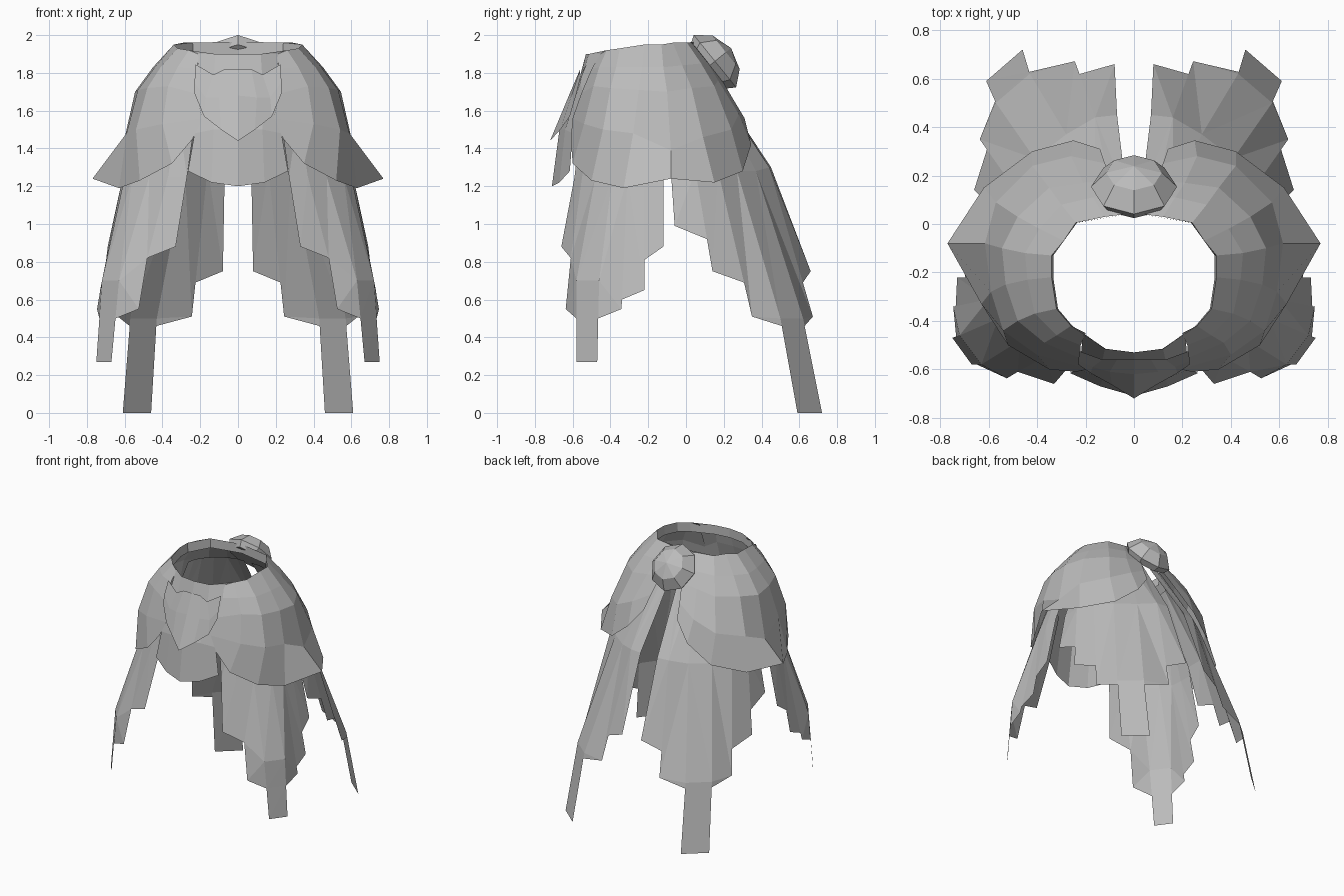
import bpy
import bmesh
import math
from mathutils import Vector

default_cube = bpy.data.objects.get("Cube")
if default_cube:
    bpy.data.objects.remove(default_cube, do_unlink=True)

# One plain grey for the whole garment
grey = bpy.data.materials.new("plain_grey")
grey.use_nodes = True
colour = (0.5, 0.5, 0.5, 1)
grey.diffuse_color = colour
shader = next(n for n in grey.node_tree.nodes if n.type == "BSDF_PRINCIPLED")
shader.inputs["Base Color"].default_value = colour


def finish(name, bm, mirrored=True):
    """Turn a bmesh into a flat shaded object, mirrored across x if asked."""
    bmesh.ops.remove_doubles(bm, verts=bm.verts[:], dist=0.0005)
    mesh = bpy.data.meshes.new(name)
    bm.to_mesh(mesh)
    bm.free()
    mesh.materials.append(grey)
    obj = bpy.data.objects.new(name, mesh)
    bpy.context.collection.objects.link(obj)
    if mirrored:
        mirror = obj.modifiers.new("mirror", "MIRROR")
        mirror.use_axis[0] = True
        mirror.use_clip = True
    return obj


def loft(name, columns):
    """Join columns of points, each running from top to bottom."""
    bm = bmesh.new()
    verts = [[bm.verts.new(p) for p in column] for column in columns]
    for left, right in zip(verts, verts[1:]):
        for i in range(len(left) - 1):
            bm.faces.new((left[i], left[i + 1], right[i + 1], right[i]))
    return finish(name, bm)


def point_at(line, z):
    """Point at height z on a falling polyline, extended past its end."""
    for upper, lower in zip(line, line[1:]):
        if z >= lower[2]:
            break
    upper, lower = Vector(upper), Vector(lower)
    return upper + (lower - upper) * ((upper.z - z) / (upper.z - lower.z))


def stepped_cloth(name, lines, hems):
    """Cloth made of strips between fold lines, each strip with its own hem."""
    bm = bmesh.new()
    heights = [{p[2] for p in line[:-1]} for line in lines]
    for i, (left_hem, right_hem) in enumerate(hems):
        heights[i].add(left_hem)
        heights[i + 1].add(right_hem)

    def chain(i, hem):
        levels = sorted((z for z in heights[i] if z >= hem), reverse=True)
        return [bm.verts.new(point_at(lines[i], z)) for z in levels]

    for i, (left_hem, right_hem) in enumerate(hems):
        a, b = chain(i, left_hem), chain(i + 1, right_hem)
        m = n = 0
        while m < len(a) - 1 or n < len(b) - 1:
            a_next = a[m + 1].co.z if m < len(a) - 1 else -math.inf
            b_next = b[n + 1].co.z if n < len(b) - 1 else -math.inf
            if a_next >= b_next:
                bm.faces.new((a[m], a[m + 1], b[n]))
                m += 1
            else:
                bm.faces.new((a[m], b[n + 1], b[n]))
                n += 1
    return finish(name, bm)


# Front side cloths, from the inner edge round to the hip
stepped_cloth("front_cloth", [
    [(.22, -.55, 1.6), (.27, -.59, 1.25), (.33, -.66, .88)],
    [(.32, -.48, 1.6), (.37, -.55, 1.25), (.48, -.61, .82), (.53, -.64, .52)],
    [(.4, -.42, 1.6), (.47, -.48, 1.25), (.63, -.58, .7), (.67, -.58, .27)],
    [(.45, -.35, 1.6), (.56, -.39, 1.25), (.72, -.46, .7), (.75, -.47, .27)],
    [(.48, -.28, 1.6), (.6, -.31, 1.25), (.74, -.34, .58)],
    [(.5, -.2, 1.6), (.61, -.22, 1.25), (.73, -.22, .65)],
    [(.5, -.1, 1.6), (.61, -.12, 1.25), (.69, -.12, .88)],
], [(.88, .82), (.55, .5), (.27, .27), (.5, .55), (.6, .65), (.81, .88)])

# Long back cloths, from the hip round to the centre slit
stepped_cloth("back_cloth", [
    [(.34, -.12, 1.8), (.56, -.08, 1.28), (.63, -.06, .99)],
    [(.33, -.06, 1.8), (.56, .05, 1.28), (.66, .14, .75)],
    [(.3, -.01, 1.8), (.51, .17, 1.28), (.63, .34, .55)],
    [(.24, .05, 1.8), (.41, .27, 1.28), (.57, .5, .5), (.61, .59, 0)],
    [(.16, .1, 1.8), (.28, .37, 1.28), (.43, .62, .5), (.46, .72, 0)],
    [(.09, .12, 1.8), (.16, .44, 1.3), (.24, .66, .55)],
    [(.03, .12, 1.8), (.07, .45, 1.3), (.08, .66, .75)],
], [(.99, .92), (.75, .69), (.51, .46), (0, 0), (.46, .51), (.69, .75)])

# Hip plate around the front, from its front edge to the flared side point
side_point = [(.34, -.13, 1.95), (.45, -.12, 1.83), (.545, -.1, 1.7),
              (.615, -.08, 1.39), (.77, -.08, 1.24)]
loft("hip_plate_front", [
    [(.2, -.45, 1.91), (.22, -.5, 1.82), (.22, -.555, 1.69),
     (.19, -.6, 1.56), (.24, -.61, 1.45)],
    [(.26, -.42, 1.92), (.32, -.46, 1.83), (.37, -.49, 1.73),
     (.4, -.54, 1.53), (.35, -.6, 1.32)],
    [(.32, -.35, 1.93), (.41, -.37, 1.83), (.48, -.4, 1.72),
     (.54, -.44, 1.5), (.52, -.5, 1.23)],
    [(.34, -.22, 1.95), (.44, -.23, 1.83), (.53, -.25, 1.71),
     (.59, -.28, 1.48), (.63, -.33, 1.19)],
    side_point,
])

# Hip plate around the back, from the side point to its rear edge
loft("hip_plate_back", [
    side_point,
    [(.29, -.07, 1.96), (.39, -.02, 1.84), (.48, .03, 1.72),
     (.57, .09, 1.46), (.62, .15, 1.22)],
    [(.24, .005, 1.96), (.3, .08, 1.85), (.35, .15, 1.73),
     (.42, .24, 1.5), (.42, .3, 1.28)],
    [(.12, .03, 1.96), (.17, .11, 1.86), (.21, .17, 1.76),
     (.26, .28, 1.58), (.25, .345, 1.42)],
    [(.04, .04, 1.95), (.07, .11, 1.87), (.09, .18, 1.78),
     (.12, .25, 1.66), (.14, .31, 1.56)],
])

# Front plate with a centre ridge
loft("front_plate", [
    [(0, -.53, 1.9), (0, -.57, 1.75), (0, -.67, 1.5), (0, -.71, 1.2)],
    [(.12, -.515, 1.9), (.13, -.56, 1.75), (.13, -.64, 1.5), (.14, -.67, 1.22)],
    [(.21, -.45, 1.91), (.22, -.545, 1.7), (.23, -.6, 1.48), (.265, -.615, 1.28)],
])

# Pointed crest lying over the front plate
loft("front_crest", [
    [(0, -.56, 1.82), (0, -.62, 1.68), (0, -.72, 1.44)],
    [(.07, -.56, 1.82), (.1, -.61, 1.67), (.09, -.665, 1.5)],
    [(.13, -.56, 1.79), (.17, -.59, 1.67), (.18, -.615, 1.57)],
    [(.225, -.525, 1.845), (.23, -.565, 1.75), (.23, -.58, 1.69)],
])

# Waist band, lower at the front
rim = [(0, -.53, 1.9), (.12, -.515, 1.9), (.26, -.42, 1.92), (.32, -.35, 1.93),
       (.34, -.22, 1.95), (.34, -.13, 1.95), (.24, .005, 1.96), (0, .045, 1.965)]
loft("waist_band", [[(x, y, z), (x * .98, y, z - .07)] for x, y, z in rim])

# Faceted knot at the back of the waist, tilted up and backwards
rings = ((0, .14), (.115, .105), (.178, .03), (.15, -.015), (0, -.015))
knot = []
for i in range(8):
    angle = math.tau * i / 8
    knot.append([(r * math.cos(angle), r * math.sin(angle), h) for r, h in rings])
bm = bmesh.new()
for left, right in zip(knot, knot[1:] + knot[:1]):
    for i in range(len(rings) - 1):
        corners = dict.fromkeys([left[i], left[i + 1], right[i + 1], right[i]])
        bm.faces.new([bm.verts.new(c) for c in corners])
knot_obj = finish("back_knot", bm, mirrored=False)
knot_obj.location = (0, .13, 1.843)
knot_obj.rotation_euler = (-math.radians(51), 0, 0)
